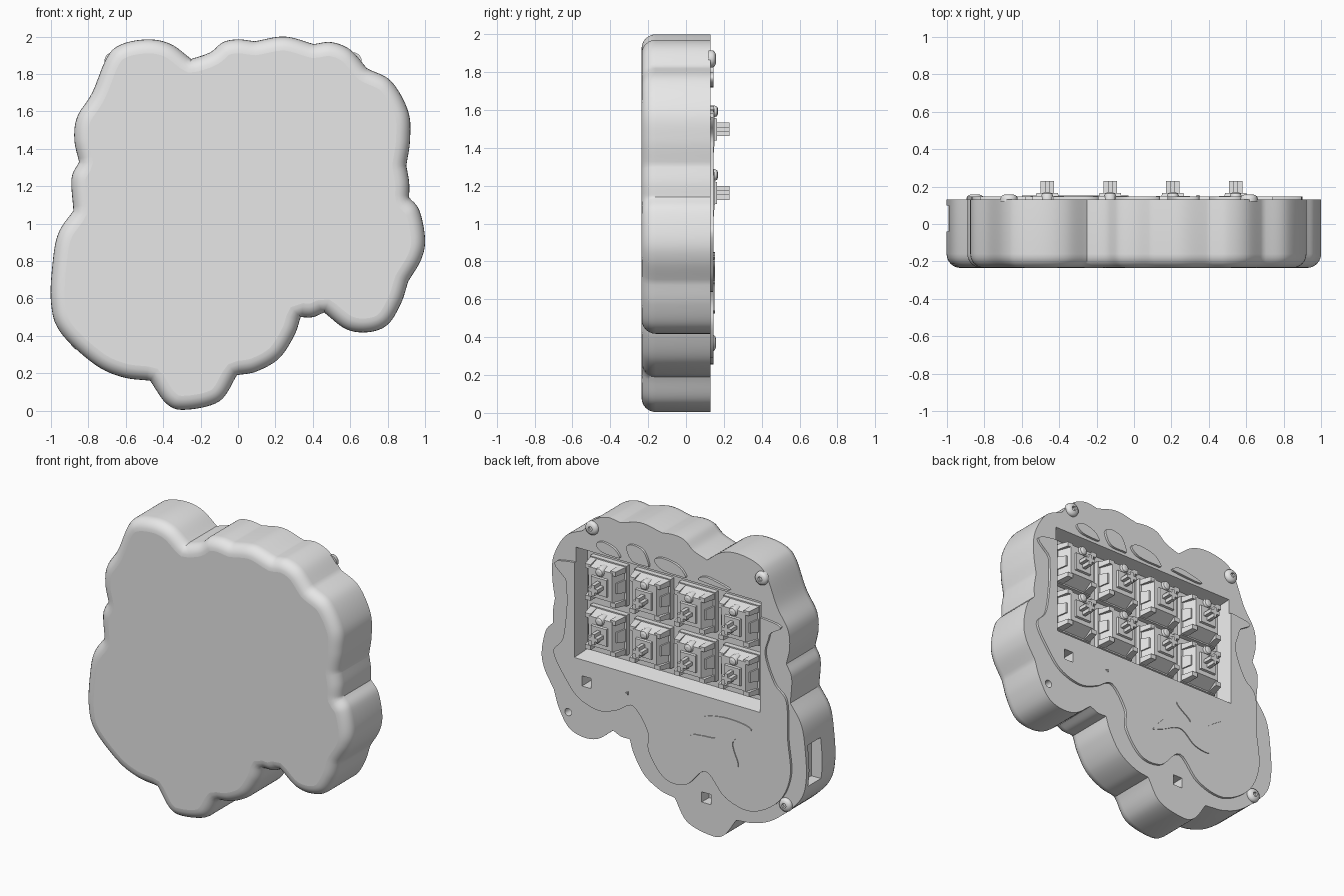
import bpy
import bmesh
import math
from mathutils import Vector

cube = bpy.data.objects.get("Cube")
if cube:
    bpy.data.objects.remove(cube, do_unlink=True)

grey = bpy.data.materials.new("plain grey")
grey.use_nodes = True
shade = (0.8, 0.8, 0.8, 1)
grey.diffuse_color = shade
grey.node_tree.nodes["Principled BSDF"].inputs["Base Color"].default_value = shade


# ---- helpers: every section is a loop of (x, z) points placed at a depth y ----
def rect(x, z, width, height):
    a, b = width / 2, height / 2
    return [Vector(p) for p in ((x - a, z - b), (x + a, z - b), (x + a, z + b), (x - a, z + b))]


def ring(x, z, radius, sides=20):
    steps = [math.tau * i / sides for i in range(sides)]
    return [Vector((x + radius * math.cos(t), z + radius * math.sin(t))) for t in steps]


def spline(points, closed=False, steps=8):
    """Smooth path through the points; an open path leaves out its last point."""
    pts = [Vector(p) for p in points]
    n = len(pts)
    path = []
    for i in range(n if closed else n - 1):
        b, c = pts[i], pts[(i + 1) % n]
        a = pts[i - 1] if closed or i else b * 2 - c
        d = pts[(i + 2) % n] if closed or i + 2 < n else c * 2 - b
        for s in range(steps):
            t = s / steps
            path.append(b + t / 2 * (c - a + t * (2 * a - 5 * b + 4 * c - d
                                                  + t * (3 * b - a - 3 * c + d))))
    return path


def inset(loop, amount):
    """Move a counterclockwise loop inwards along its normals."""
    result = []
    for i, p in enumerate(loop):
        along = (loop[(i + 1) % len(loop)] - loop[i - 1]).normalized()
        result.append(p + amount * Vector((-along.y, along.x)))
    return result


def add_loft(bm, layers):
    rows = [[bm.verts.new((p.x, y, p.y)) for p in loop] for loop, y in layers]
    faces = [bm.faces.new(rows[0]), bm.faces.new(rows[-1])]
    for low, high in zip(rows, rows[1:]):
        for i in range(len(low)):
            faces.append(bm.faces.new((low[i - 1], low[i], high[i], high[i - 1])))
    bmesh.ops.recalc_face_normals(bm, faces=faces)


def make(name, *lofts):
    bm = bmesh.new()
    for layers in lofts:
        add_loft(bm, layers)
    mesh = bpy.data.meshes.new(name)
    bm.to_mesh(mesh)
    bm.free()
    mesh.materials.append(grey)
    obj = bpy.data.objects.new(name, mesh)
    bpy.context.collection.objects.link(obj)
    return obj


def activate(obj):
    bpy.ops.object.select_all(action='DESELECT')
    obj.select_set(True)
    bpy.context.view_layer.objects.active = obj


def cut(obj, *layers):
    cutter = make("cutter", layers)
    cutter.hide_render = True
    mod = obj.modifiers.new("cut", 'BOOLEAN')
    mod.operation = 'DIFFERENCE'
    mod.solver = 'EXACT'
    mod.object = cutter
    activate(obj)
    bpy.ops.object.modifier_apply(modifier=mod.name)
    bpy.data.objects.remove(cutter, do_unlink=True)


def smooth(obj):
    activate(obj)
    bpy.ops.object.shade_smooth_by_angle(angle=math.radians(35))
    for face in obj.data.polygons:
        if abs(face.normal.y) > 0.999:
            face.use_smooth = False


# ---- case: cloud outline, one list per lobe, rounded towards the front ----
FRONT, BACK, ROUND = -0.235, 0.13, 0.075
lobes = [
    [(-.25, 1.88), (-.36, 1.96), (-.48, 1.985), (-.62, 1.96), (-.7, 1.89), (-.78, 1.7),
     (-.86, 1.57), (-.875, 1.45), (-.85, 1.33)],
    [(-.85, 1.33), (-.89, 1.24), (-.88, 1.07)],
    [(-.88, 1.07), (-.96, .95), (-.99, .8), (-1, .58), (-.95, .42), (-.77, .25),
     (-.62, .18), (-.47, .16)],
    [(-.47, .16), (-.38, .035), (-.28, .005), (-.1, .05), (-.005, .19)],
    [(-.005, .19), (.1, .21), (.22, .28), (.3, .4), (.335, .5)],
    [(.335, .5), (.4, .5), (.46, .525)],
    [(.46, .525), (.58, .435), (.7, .42), (.8, .46), (.87, .57), (.91, .69)],
    [(.91, .69), (.98, .81), (1, .92), (.97, 1.07), (.915, 1.14)],
    [(.915, 1.14), (.915, 1.22), (.9, 1.31)],
    [(.9, 1.31), (.92, 1.45), (.91, 1.6), (.82, 1.76), (.69, 1.83)],
    [(.69, 1.83), (.6, 1.93), (.5, 1.97), (.405, 1.96)],
    [(.405, 1.96), (.25, 2), (.09, 1.975)],
    [(.09, 1.975), (0, 1.985), (-.08, 1.97), (-.15, 1.915), (-.25, 1.88)],
]
outline = [p for lobe in lobes for p in spline(lobe)]
sections = []
for step in range(7):
    angle = math.pi / 2 * step / 6
    sections.append((inset(outline, ROUND * (1 - math.sin(angle))),
                     FRONT + ROUND * (1 - math.cos(angle))))
sections.append((outline, BACK))
case = make("case", sections)

# ---- raised face panel on the back ----
PANEL = BACK + 0.016
face_shape = [(-.7, 1.6), (-.73, 1.5), (-.7, 1.36), (-.77, 1.18), (-.86, 1.08), (-.87, .83),
              (-.89, .58), (-.8, .38), (-.6, .26), (-.4, .3), (-.25, .44), (-.1, .31),
              (.06, .31), (.18, .46), (.19, .6), (.3, .74), (.42, .68), (.55, .64),
              (.7, .68), (.8, .78), (.9, .95), (.83, 1.06), (.8, 1.28), (.8, 1.45), (.78, 1.6)]
face_loop = spline(face_shape, closed=True, steps=6)
panel = make("face_panel", [(face_loop, 0.11), (face_loop, PANEL)])

# ---- switch window, sockets and holes ----
MID_X, MID_Z, FLOOR = 0.04, 1.33, 0.03
window = ((rect(MID_X, MID_Z, 1.37, .71), FLOOR), (rect(MID_X, MID_Z, 1.42, .77), 0.2))
for part in (case, panel):
    cut(part, *window)
    for x, z in ((.65, .81), (-.245, .25)):
        cut(part, (rect(x, z, .07, .07), 0.05), (rect(x, z, .07, .07), 0.2))
cut(case, (ring(.8, .56, .025), 0.06), (ring(.8, .56, .025), 0.2))
cut(case, (rect(-1, .66, .16, .28), -0.04), (rect(-1, .66, .16, .28), 0.1))
smooth(case)
smooth(panel)

# ---- hair locks above the window ----
for x, top, width in ((.49, 1.8, .18), (.265, 1.84, .17), (.02, 1.81, .24), (-.31, 1.77, .24)):
    lock = spline([(x - width / 2, 1.73), (x - width / 3, 1.722), (x + width / 4, 1.73),
                   (x + width / 2, top - .03), (x + width / 4, top), (x - width / 4, top - .02)],
                  closed=True, steps=5)
    smooth(make("hair_lock", [(lock, 0.12), (lock, PANEL)]))

# ---- curled mouth detail and small nose mark on the face panel ----
curl_shape = [(-.03, .54), (-.1, .56), (-.25, .62), (-.37, .54), (-.5, .54), (-.46, .7),
              (-.6, .82), (-.4, .85), (-.22, .8), (-.33, .7), (-.22, .68), (-.14, .66)]
curl = spline(curl_shape, closed=True, steps=6)[::-1]
smooth(make("mouth_curl", [(curl, 0.13), (curl, PANEL + .006)]))
make("nose_mark", [(ring(.34, .82, .022, 3), 0.13), (ring(.34, .82, .01, 3), PANEL + .008)])

# ---- domed screws with a hexagonal socket ----
for x, z in ((.615, 1.87), (-.668, 1.87), (-.85, .37)):
    head = [(ring(x, z, r), y) for r, y in
            ((.046, .12), (.046, .138), (.042, .148), (.032, .155), (.022, .158))]
    screw = make("screw", head)
    cut(screw, (ring(x, z, .017, 6), .142), (ring(x, z, .017, 6), .2))
    smooth(screw)

# ---- key switches: four columns, two rows ----
PITCH = 0.336
for column in range(4):
    for row in range(2):
        x = MID_X + PITCH * (column - 1.5)
        z = MID_Z + PITCH * (row - 0.5)
        lofts = [
            # flange, tapered housing, raised collar
            [(rect(x, z, .276, .276), FLOOR - .01), (rect(x, z, .276, .276), .065)],
            [(rect(x, z, .25, .262), .06), (rect(x, z + .01, .18, .2), .15)],
            [(rect(x, z, .125, .125), .14), (rect(x, z, .115, .115), .165)],
            # cross stem
            [(rect(x, z, .072, .024), .15), (rect(x, z, .072, .024), .23)],
            [(rect(x, z, .024, .072), .15), (rect(x, z, .024, .072), .23)],
            # domed lamp above the stem
            [(ring(x, z + .095, r, 14), y) for r, y in
             ((.032, .1), (.032, .15), (.026, .164), (.012, .17))],
        ]
        # corner clips and side ribs
        for side in (-1, 1):
            lofts.append([(rect(x + side * .118, z, .03, .09), .06),
                          (rect(x + side * .095, z, .03, .07), .125)])
            for end in (-1, 1):
                lofts.append([(rect(x + side * .11, z + end * .112, .05, .04), .06),
                              (rect(x + side * .095, z + end * .108, .04, .03), .148)])
        smooth(make("key_switch", *lofts))
